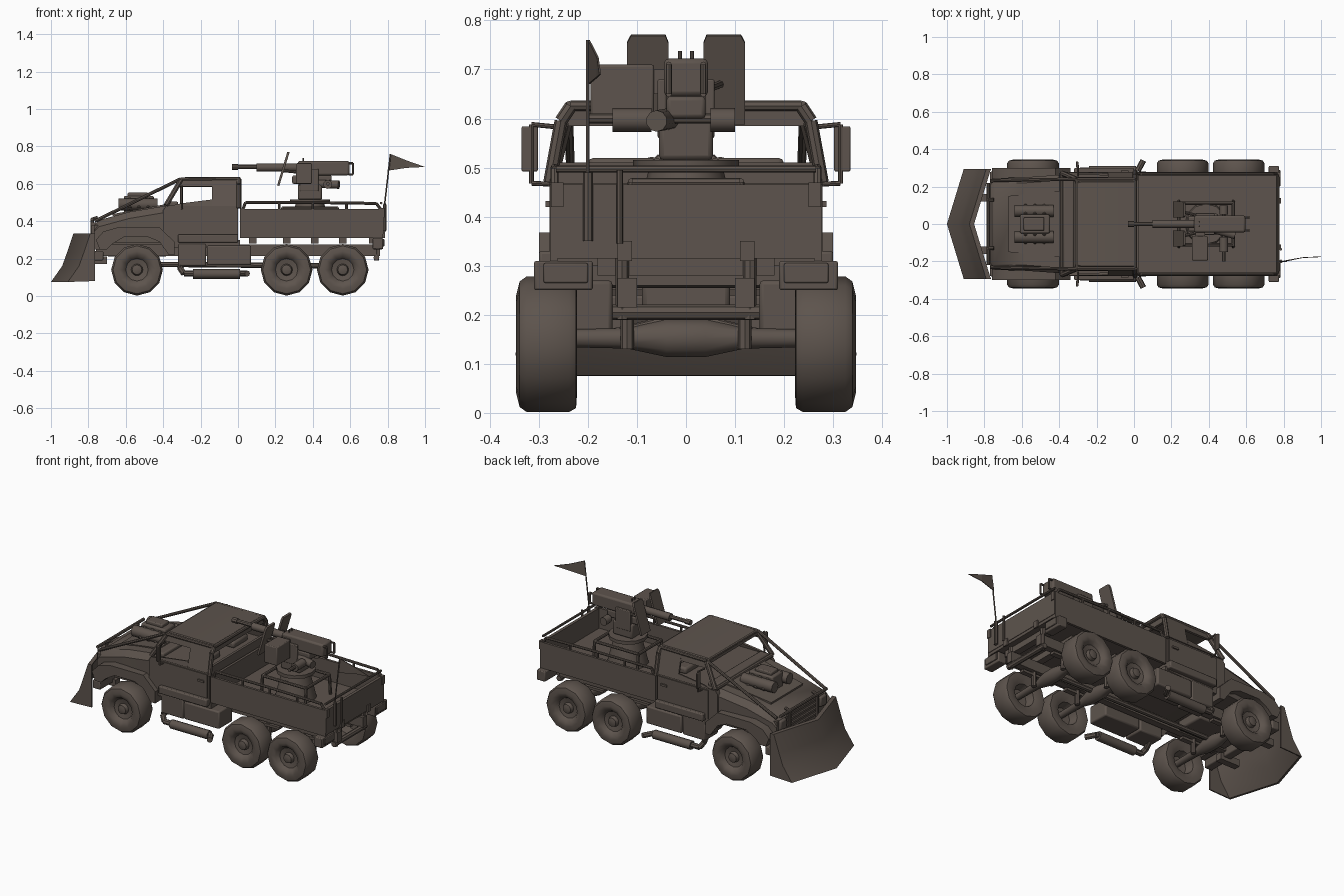
import bpy, bmesh, math
from mathutils import Vector

cube = bpy.data.objects.get("Cube")
if cube:
    bpy.data.objects.remove(cube, do_unlink=True)

paint = bpy.data.materials.new("dusty_brown")
paint.use_nodes = True
COLOUR = (0.11, 0.088, 0.074, 1)
paint.diffuse_color = COLOUR
paint.node_tree.nodes["Principled BSDF"].inputs["Base Color"].default_value = COLOUR
parts = []
SIDES = (("left", 1), ("right", -1))


def finish(name, bm):
    bmesh.ops.recalc_face_normals(bm, faces=bm.faces)
    mesh = bpy.data.meshes.new(name)
    bm.to_mesh(mesh)
    bm.free()
    mesh.materials.append(paint)
    obj = bpy.data.objects.new(name, mesh)
    bpy.context.scene.collection.objects.link(obj)
    parts.append(obj)
    return obj


def loft(name, rings):
    """Skin a row of equal-sized rings and cap both ends."""
    bm = bmesh.new()
    rows = [[bm.verts.new(p) for p in ring] for ring in rings]
    count = len(rows[0])
    for a, b in zip(rows, rows[1:]):
        for i in range(count):
            j = (i + 1) % count
            bm.faces.new((a[i], a[j], b[j], b[i]))
    bm.faces.new(rows[0])
    bm.faces.new(rows[-1])
    return finish(name, bm)


def prism(name, profile, y0, y1):
    return loft(name, [[(x, y, z) for x, z in profile] for y in (y0, y1)])


def box(name, xs, ys, zs, bevel=0):
    (a, b), (c, d) = xs, zs
    obj = prism(name, [(a, c), (b, c), (b, d), (a, d)], *ys)
    if bevel:
        mod = obj.modifiers.new("soft_edges", "BEVEL")
        mod.width = bevel
        mod.segments = 2
    return obj


def plate(name, corners, thick=0.012):
    pts = [Vector(p) for p in corners]
    n = (pts[1] - pts[0]).cross(pts[2] - pts[0]).normalized() * thick / 2
    return loft(name, [[p - n for p in pts], [p + n for p in pts]])


def tube(name, path, r=0.01, sides=8, r_end=None):
    bm = bmesh.new()
    for a, b in zip(path, path[1:]):
        a, b = Vector(a), Vector(b)
        turn = (b - a).to_track_quat("Z", "Y").to_matrix().to_4x4()
        turn.translation = (a + b) / 2
        bmesh.ops.create_cone(bm, cap_ends=True, segments=sides, radius1=r,
                              radius2=r if r_end is None else r_end,
                              depth=(b - a).length, matrix=turn)
    return finish(name, bm)


def lathe_y(name, cx, cz, profile, sides=12):
    turns = [math.tau * i / sides for i in range(sides)]
    return loft(name, [[(cx + r * math.cos(t), y, cz + r * math.sin(t)) for t in turns]
                       for y, r in profile])


# Wheels and axles
tyre = [(.29, .012), (.285, .055), (.235, .066), (.222, .1), (.224, .13), (.238, .138),
        (.325, .138), (.339, .128), (.346, .1), (.338, .075), (.318, .06), (.312, .032),
        (.332, .026), (.336, .012)]
axle = [(-.29, .018), (-.12, .022), (-.04, .04), (.04, .04), (.12, .022), (.29, .018)]
for label, x in (("front", -.54), ("middle", .26), ("rear", .56)):
    for side, s in SIDES:
        lathe_y(f"{label}_wheel_{side}", x, .14, [(s * y, r) for y, r in tyre])
        box(f"{label}_spring_{side}", (x - .11, x + .11), (s * .11, s * .14), (.19, .205))
        tube(f"{label}_axle_strut_{side}", [(x, s * .2, .15), (x, s * .03, .19)], .01)
        tube(f"{label}_damper_{side}", [(x + .03, s * .12, .13), (x + .03, s * .12, .24)], .014)
    lathe_y(f"{label}_axle", x, .152, axle, 10)
tube("drive_shaft", [(-.5, 0, .17), (.55, 0, .16)], .014)

# Chassis
for side, s in SIDES:
    box(f"frame_rail_{side}", (-.76, .76), (s * .1, s * .14), (.215, .275))
    box(f"side_tank_{side}", (-.32, -.17), (s * .15, s * .275), (.16, .28), .008)
    box(f"side_locker_{side}", (-.165, .07), (s * .15, s * .28), (.165, .27), .008)
    tube(f"muffler_{side}", [(-.24, s * .285, .118), (.01, s * .285, .118)], .026, 10)
    tube(f"exhaust_{side}", [(-.29, s * .2, .18), (-.31, s * .27, .15), (-.29, s * .285, .12),
                             (.02, s * .285, .12), (.05, s * .34, .12)], .016)
    box(f"rear_light_box_{side}", (.72, .775), (s * .19, s * .31), (.25, .31), .005)
    box(f"rear_light_{side}", (.77, .782), (s * .2, s * .29), (.265, .305), .003)
    tube(f"tow_post_{side}", [(.74, s * .13, .19), (.74, s * .13, .33)], .014)
tube("rear_cross_bar", [(.74, -.15, .205), (.74, .15, .205)], .016)
box("cab_floor", (-.4, .01), (-.27, .27), (.26, .3))
box("engine_sump", (-.7, -.38), (-.09, .09), (.21, .3), .01)
for x in (.08, .26, .41, .56, .72):
    box("bed_cross_beam", (x - .02, x + .02), (-.18, .18), (.28, .32))

# Hood, grille and fenders
hood = [(-.768, .24, .38), (-.745, .245, .405), (-.58, .25, .45), (-.37, .265, .485)]
loft("hood", [[(x, -w, .285), (x, -w, z - .035), (x, -w + .03, z), (x, w - .03, z),
               (x, w, z - .035), (x, w, .285)] for x, w, z in hood])
plate("hood_bulge", [(-.67, -.15, .432), (-.37, -.18, .488), (-.37, .18, .488), (-.67, .15, .432)])
fender = [(-.76, .3), (-.72, .345), (-.64, .368), (-.42, .368), (-.34, .29), (-.34, .22),
          (-.37, .22), (-.42, .29), (-.48, .315), (-.61, .315), (-.67, .28), (-.7, .25), (-.74, .25)]
for side, s in SIDES:
    prism(f"front_fender_{side}", fender, s * .2, s * .3)
    box(f"headlight_{side}", (-.785, -.75), (s * .16, s * .22), (.32, .38), .008)
    tube(f"hood_strut_{side}", [(-.765, s * .232, .4), (-.31, s * .24, .625)], .009)
    tube(f"grille_guard_{side}", [(-.75, s * .13, .2), (-.78, s * .13, .25),
                                  (-.78, s * .13, .41), (-.75, s * .13, .42)], .009)
    box(f"plow_arm_{side}", (-.83, -.7), (s * .12, s * .16), (.17, .21))
box("grille", (-.77, -.72), (-.235, .235), (.25, .38))
for i in range(4):
    z = .29 + i * .03
    box("grille_slat", (-.78, -.76), (-.14, .14), (z, z + .012))
for z in (.26, .41):
    tube("grille_guard_bar", [(-.78, -.22, z), (-.78, .22, z)], .009)
box("front_bumper", (-.77, -.72), (-.28, .28), (.19, .24), .006)

# Exposed engine on the hood
box("engine_block", (-.61, -.45), (-.05, .05), (.44, .535), .008)
box("engine_scoop", (-.59, -.48), (-.035, .035), (.53, .553), .006)
for side, s in SIDES:
    tube(f"engine_cylinder_{side}", [(-.64, s * .07, .49), (-.43, s * .07, .49)], .032, 12)
    for x in (-.58, -.53, -.48):
        tube(f"engine_pipe_{side}", [(x, s * .05, .52), (x, s * .1, .47)], .01)

# V-shaped plow blade: a thin curved shell with side plates
blade = [(-.91, .075), (-.85, .16), (-.825, .23), (-.79, .335), (-.765, .335), (-.768, .325),
         (-.782, .323), (-.815, .23), (-.84, .16), (-.898, .076)]
loft("plow", [[(x + dx, y, z) for x, z in blade] for y, dx in ((-.295, 0), (0, -.09), (.295, 0))])
cheek = [(-.91, .075), (-.765, .08), (-.765, .335), (-.79, .335), (-.825, .23), (-.85, .16)]
for side, s in SIDES:
    prism(f"plow_cheek_{side}", cheek, s * .288, s * .295)

# Cab
cab = [(-.4, .29), (-.36, .255), (0, .28), (0, .485), (-.38, .485), (-.4, .46)]
prism("cab_body", cab, -.272, .272)
loft("roof", [[(x, -w, z), (x, w, z), (x, w - .02, z + .022), (x, -w + .02, z + .022)]
              for x, w, z in ((-.315, .235, .605), (-.28, .245, .614), (0, .245, .614))])
box("cab_rear_sill", (-.015, 0), (-.27, .27), (.48, .51))
box("cab_rear_header", (-.015, 0), (-.24, .24), (.585, .625))
tube("windscreen_sill", [(-.385, -.265, .488), (-.385, .265, .488)], .012)
box("dashboard", (-.38, -.32), (-.25, .25), (.47, .505), .008)
for side, s in SIDES:
    lo, hi = s * .272, s * .238
    plate(f"cab_rear_quarter_{side}", [(-.14, lo, .48), (0, lo, .48), (0, hi, .625), (-.14, hi, .625)])
    plate(f"door_window_sill_{side}", [(-.37, lo, .48), (-.14, lo, .48),
                                       (-.14, s * .266, .515), (-.3, s * .268, .495)])
    plate(f"door_window_header_{side}", [(-.32, s * .246, .585), (-.13, s * .246, .585),
                                         (-.13, hi, .62), (-.3, hi, .62)])
    tube(f"windscreen_pillar_{side}", [(-.385, lo, .485), (-.305, hi, .62)], .014)
    tube(f"roll_bar_{side}", [(.005, s * .278, .47), (.005, s * .255, .595), (.005, s * .235, .625)], .013)
    tube(f"roof_rail_{side}", [(-.305, hi, .624), (.005, hi, .626)], .01)
    box(f"door_handle_{side}", (-.07, -.03), (s * .275, s * .286), (.42, .432))
    box(f"door_panel_{side}", (-.34, -.01), (s * .27, s * .278), (.3, .47))
    box(f"cab_step_{side}", (-.32, 0), (s * .26, s * .3), (.285, .33), .006)
    box(f"seat_{side}", (-.14, -.07), (s * .06, s * .2), (.48, .52), .012)
    box(f"mirror_{side}", (-.31, -.298), (s * .302, s * .335), (.492, .584), .003)
    tube(f"mirror_bracket_{side}", [(-.3, s * .255, .582), (-.3, s * .315, .588), (-.3, s * .315, .468),
                                    (-.3, s * .27, .466)], .005)
tube("roof_front_bar", [(-.305, -.24, .622), (-.305, .24, .622)], .011)
tube("roof_rear_bar", [(.005, -.235, .626), (.005, .235, .626)], .011)

# Cargo bed
box("bed_floor", (.01, .775), (-.27, .27), (.315, .345))
box("bed_front_wall", (.01, .025), (-.27, .27), (.33, .468))
box("tailgate", (.76, .778), (-.275, .275), (.332, .466))
for side, s in SIDES:
    box(f"bed_wall_{side}", (.01, .775), (s * .262, s * .277), (.31, .466))
    tube(f"bed_rail_{side}", [(.025, s * .268, .46), (.04, s * .268, .5), (.4, s * .268, .5),
                              (.74, s * .268, .495), (.765, s * .268, .46)], .008)
    for x in (.22, .4, .58):
        tube(f"bed_rail_post_{side}", [(x, s * .268, .46), (x, s * .268, .5)], .007)
    box(f"tailgate_hinge_{side}", (.775, .785), (s * .11, s * .14), (.31, .35))
    box(f"tailgate_latch_{side}", (.765, .783), (s * .25, s * .275), (.42, .47))
tube("tailgate_rail", [(.765, -.265, .497), (.765, .265, .497)], .007)

# Gun mount
tube("mount_pedestal", [(.385, 0, .34), (.385, 0, .5)], .115, 12, .075)
tube("mount_turntable", [(.385, 0, .495), (.385, 0, .515)], .108, 12)
for x in (.24, .53):
    tube("mount_frame_bar", [(x, -.12, .35), (x, -.11, .47), (x, .11, .47), (x, .12, .35)], .009)
for side, s in SIDES:
    tube(f"mount_frame_rail_{side}", [(.24, s * .11, .47), (.53, s * .11, .47)], .009)
    box(f"gun_yoke_{side}", (.33, .43), (s * .04, s * .058), (.56, .68), .004)
    plate(f"gun_shield_{side}", [(.215, s * .036, .59), (.215, s * .12, .59), (.265, s * .12, .755),
                                 (.27, s * .112, .77), (.27, s * .042, .77), (.265, s * .036, .755)])
    tube(f"shield_bracket_{side}", [(.24, s * .07, .67), (.34, s * .045, .66)], .008)
    tube(f"gun_grip_{side}", [(.59, s * .035, .71), (.615, s * .035, .71),
                              (.615, s * .035, .65), (.59, s * .035, .65)], .006)
    tube(f"gun_sight_{side}", [(.35, s * .012, .72), (.35, s * .012, .738)], .004)
box("gun_swivel", (.32, .45), (-.055, .055), (.515, .6), .01)
box("gun_cradle", (.29, .5), (-.04, .04), (.6, .645), .008)
box("gun_receiver", (.32, .595), (-.045, .045), (.645, .722), .01)
tube("gun_jacket", [(.1, 0, .687), (.33, 0, .687)], .022, 10)
tube("gun_barrel", [(-.02, 0, .69), (.15, 0, .69)], .012)
tube("gun_muzzle", [(-.033, 0, .69), (0, 0, .69)], .016)
box("ammunition_box", (.31, .395), (-.195, -.065), (.6, .71), .005)
box("ammunition_feed", (.33, .38), (-.07, -.04), (.65, .7))
tube("traverse_motor", [(.48, -.15, .597), (.48, -.07, .597)], .024, 10)
tube("elevation_motor", [(.48, .05, .597), (.48, .1, .597)], .024, 10)
tube("motor_shaft", [(.48, -.2, .6), (.48, .1, .6)], .01)
tube("motor_gearbox", [(.43, -.03, .6), (.54, -.06, .595)], .022, 10)

# Pennant on its whip pole
tube("flag_pole", [(.77, -.2, .34), (.785, -.2, .5), (.815, -.2, .76)], .004, 6)
tube("flag_pole_holder", [(.785, -.2, .35), (.785, -.2, .49)], .01)
tube("tailgate_step", [(.785, -.135, .345), (.785, -.135, .495)], .007)
plate("flag_inner", [(.814, -.198, .76), (.8, -.198, .67), (.9, -.18, .685), (.9, -.18, .725)], .004)
plate("flag_tip", [(.9, -.18, .725), (.9, -.18, .685), (1, -.175, .69)], .004)

# Smooth rounded parts while keeping hard edges
bpy.ops.object.select_all(action="DESELECT")
for obj in parts:
    obj.select_set(True)
bpy.context.view_layer.objects.active = parts[0]
bpy.ops.object.shade_smooth_by_angle(angle=math.radians(40))
